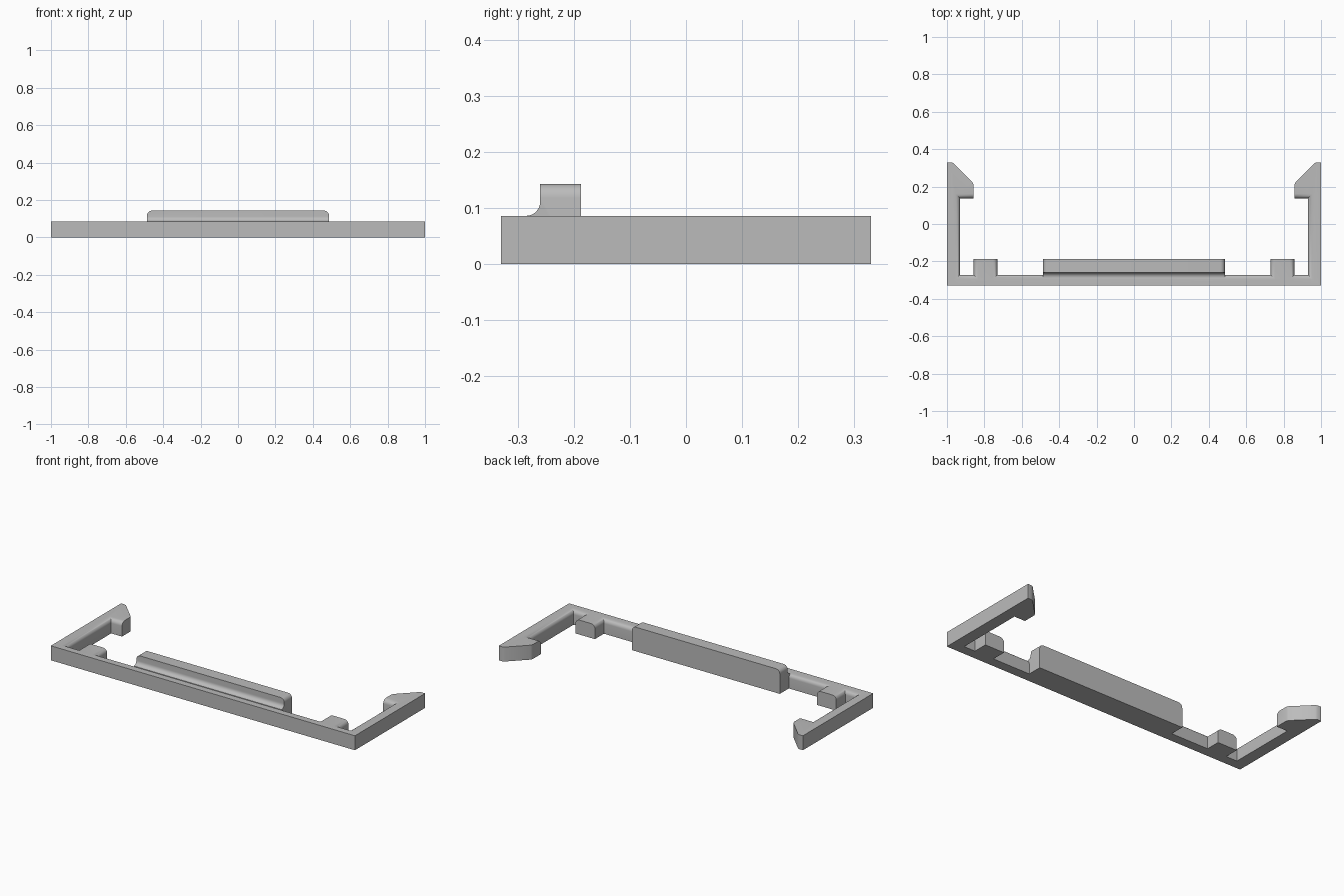
import bpy, bmesh, math
from mathutils import Vector

cube = bpy.data.objects.get("Cube")
if cube:
    bpy.data.objects.remove(cube)

grey = bpy.data.materials.new("plain grey")
grey.use_nodes = True
colour = (0.5, 0.5, 0.5, 1)
grey.diffuse_color = colour
grey.node_tree.nodes["Principled BSDF"].inputs["Base Color"].default_value = colour

HEIGHT, ROUND = 0.086, 0.025
INNER_X, INNER_Y, HOOK_Y = 0.93, -0.272, 0.137
TAB_IN, TAB_OUT, TAB_BACK = 0.73, 0.857, -0.187


def prism(outline, sweep):
    """Extrude a closed 3D outline along a vector."""
    bm = bmesh.new()
    face = bm.faces.new([bm.verts.new(p) for p in outline])
    new = bmesh.ops.extrude_face_region(bm, geom=[face])["geom"]
    bmesh.ops.translate(bm, vec=sweep, verts=[v for v in new if isinstance(v, bmesh.types.BMVert)])
    bmesh.ops.recalc_face_normals(bm, faces=bm.faces[:])
    return bm


def round_edges(bm, rule):
    """Round the edges whose end points satisfy the rule."""
    edges = [e for e in bm.edges if rule(e.verts[0].co, e.verts[1].co)]
    bmesh.ops.bevel(bm, geom=edges, offset=ROUND, segments=6, profile=0.5, affect='EDGES')


def finish(bm, name):
    mesh = bpy.data.meshes.new(name)
    bm.to_mesh(mesh)
    bm.free()
    mesh.materials.append(grey)
    obj = bpy.data.objects.new(name, mesh)
    bpy.context.collection.objects.link(obj)
    bpy.ops.object.select_all(action='DESELECT')
    obj.select_set(True)
    bpy.context.view_layer.objects.active = obj
    bpy.ops.object.shade_smooth_by_angle(angle=math.radians(32))


# Clip frame: front bar, locating tabs, side arms and hooked ends in one outline
half = [(1, -0.33), (1, 0.33), (0.975, 0.33), (0.963, 0.324), (0.864, 0.225),
        (0.859, 0.213), (0.859, HOOK_Y), (INNER_X, HOOK_Y), (INNER_X, INNER_Y),
        (TAB_OUT, INNER_Y), (TAB_OUT, TAB_BACK), (TAB_IN, TAB_BACK), (TAB_IN, INNER_Y)]
outline = half + [(-x, y) for x, y in reversed(half)]
frame = prism([(x, y, 0) for x, y in outline], Vector((0, 0, HEIGHT)))


def inner_top(a, b):
    if min(a.z, b.z) < HEIGHT - 0.001:
        return False
    x, y = abs(a.x + b.x) / 2, (a.y + b.y) / 2
    on_outside = x > 0.99 or y < -0.32
    on_end = y > HOOK_Y + 0.001
    on_tab_back = abs(y - TAB_BACK) < 0.001
    return not (on_outside or on_end or on_tab_back)


round_edges(frame, inner_top)
finish(frame, "clip_frame")

# Raised centre ledge with a hollow fillet along its front
LEDGE_X, LEDGE_TOP = 0.486, 0.143
fillet = []
for i in range(9):
    a = math.radians(90 * i / 8)
    fillet.append((-0.285 + ROUND * math.cos(a), HEIGHT + ROUND - ROUND * math.sin(a)))
profile = [(INNER_Y, 0), (TAB_BACK, 0), (TAB_BACK, LEDGE_TOP), (-0.26, LEDGE_TOP)]
profile += fillet + [(-0.285, 0.05), (INNER_Y, 0.05)]
ledge = prism([(-LEDGE_X, y, z) for y, z in profile], Vector((2 * LEDGE_X, 0, 0)))
round_edges(ledge, lambda a, b: min(a.z, b.z) > LEDGE_TOP - 0.001 and abs(a.x - b.x) < 0.001)
finish(ledge, "centre_ledge")
